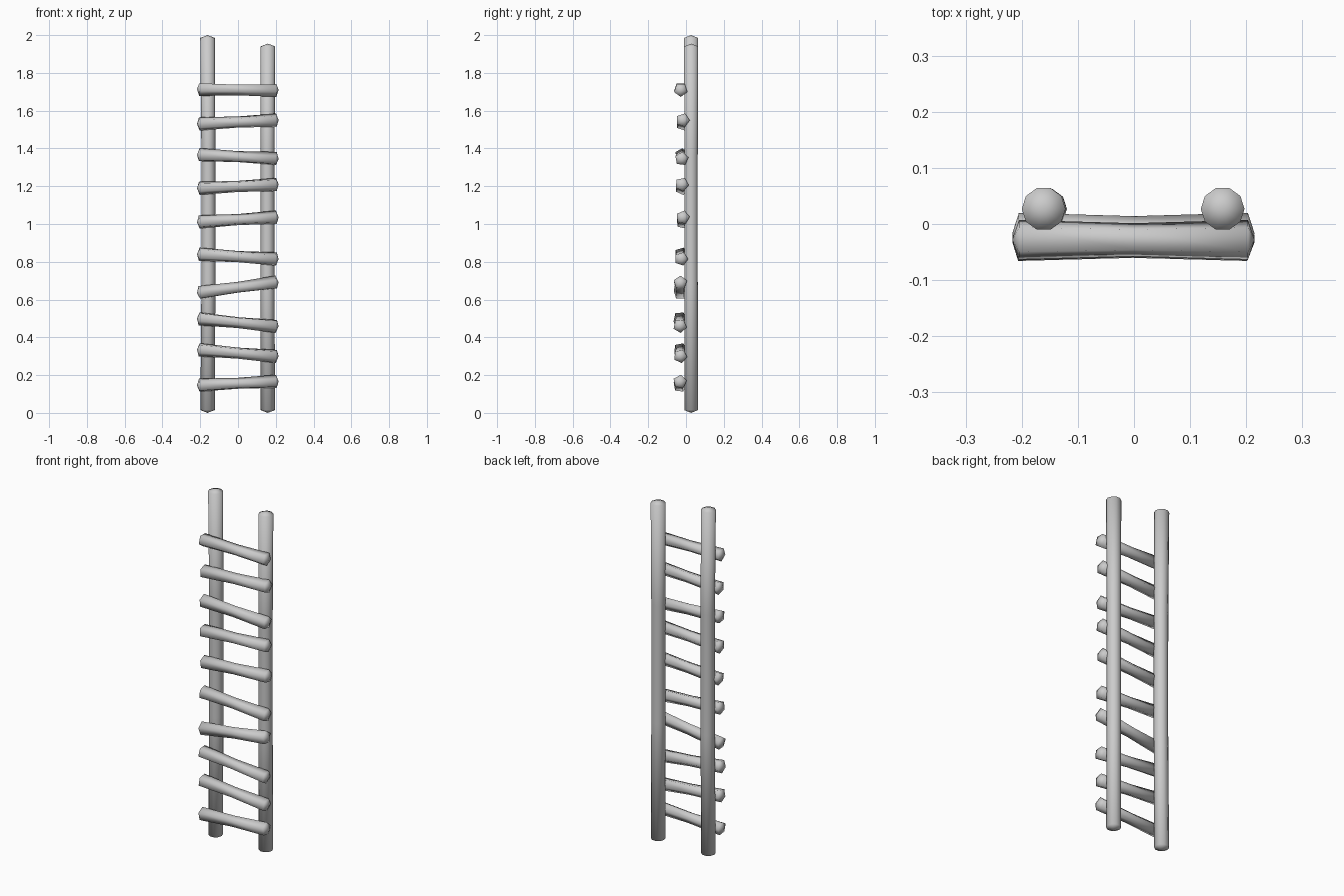
import bpy, bmesh, math
from mathutils import Vector

cube = bpy.data.objects.get("Cube")
if cube:
    bpy.data.objects.remove(cube, do_unlink=True)

grey = bpy.data.materials.new("light_grey_wood")
grey.use_nodes = True
colour = (0.6, 0.6, 0.6, 1)
grey.diffuse_color = colour
grey.node_tree.nodes["Principled BSDF"].inputs["Base Color"].default_value = colour


def make_log(name, start, end, profile, sides, tip, spin=0, bend=0, smooth=75):
    """Round log from start to end: a row of rings with shallow pointed ends."""
    start, end = Vector(start), Vector(end)
    axis = (end - start).normalized()
    side = axis.cross(Vector((0, 1, 0))).normalized()
    other = axis.cross(side)
    bm = bmesh.new()
    rings = []
    for t, radius in profile:
        centre = start.lerp(end, t) + Vector((bend * math.sin(math.pi * t), 0, 0))
        ring = []
        for i in range(sides):
            a = math.tau * i / sides + spin
            ring.append(bm.verts.new(centre + radius * (side * math.cos(a) + other * math.sin(a))))
        rings.append(ring)
    for low, high in zip(rings, rings[1:]):
        for i in range(sides):
            j = (i + 1) % sides
            bm.faces.new((low[i], low[j], high[j], high[i]))
    for ring, apex in ((rings[0], start - axis * tip), (rings[-1], end + axis * tip)):
        point = bm.verts.new(apex)
        for i in range(sides):
            bm.faces.new((ring[i], ring[(i + 1) % sides], point))
    bmesh.ops.recalc_face_normals(bm, faces=bm.faces)
    mesh = bpy.data.meshes.new(name)
    bm.to_mesh(mesh)
    bm.free()
    mesh.materials.append(grey)
    obj = bpy.data.objects.new(name, mesh)
    bpy.context.collection.objects.link(obj)
    bpy.ops.object.select_all(action='DESELECT')
    obj.select_set(True)
    bpy.context.view_layer.objects.active = obj
    bpy.ops.object.shade_smooth_by_angle(angle=math.radians(smooth))
    return obj


# Upright poles
pole = [(0, 0.038), (0.35, 0.037), (0.7, 0.037), (1, 0.039)]
for name, x, top, bend in (("right_pole", -0.161, 1.985, 0.005),
                           ("left_pole", 0.158, 1.94, -0.002)):
    make_log(name, (x, 0.027, 0.015), (x, 0.027, top), pole, 10, 0.015, bend=bend)

# Rungs: height at the right end, height at the left end, depth, roll
rungs = [(0.145, 0.165, -0.032, 0.5), (0.335, 0.3, -0.03, 0.2),
         (0.5, 0.46, -0.032, 0.1), (0.635, 0.69, -0.03, 0.6),
         (0.84, 0.815, -0.025, 0.3), (1.01, 1.035, -0.017, 0.4),
         (1.19, 1.21, -0.022, 0.2), (1.365, 1.345, -0.023, 0.5),
         (1.53, 1.55, -0.017, 0.3), (1.715, 1.71, -0.028, 0)]
rung = [(0, 0.037), (0.5, 0.031), (1, 0.037)]
for n, (right_z, left_z, y, roll) in enumerate(rungs, 1):
    make_log(f"rung_{n}", (-0.205, y, right_z), (0.203, y, left_z), rung, 5, 0.012, spin=math.pi + roll)
